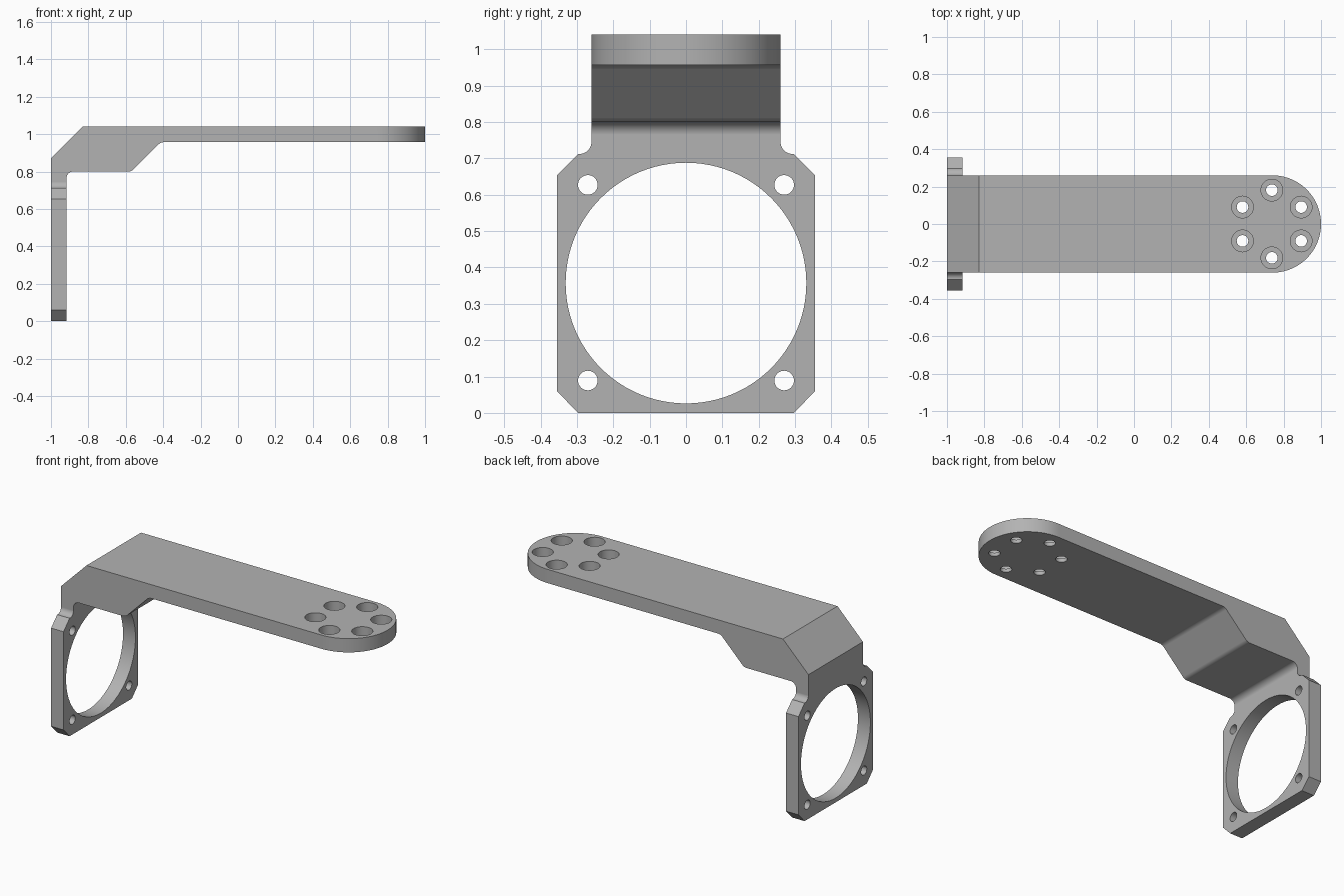
import bpy, bmesh
from math import cos, sin, tan, pi, radians
from mathutils import Vector

if "Cube" in bpy.data.objects:
    bpy.data.objects.remove(bpy.data.objects["Cube"])

grey = bpy.data.materials.new("bracket grey")
grey.use_nodes = True
COLOUR = (0.45, 0.45, 0.45, 1)
grey.diffuse_color = COLOUR
grey.node_tree.nodes["Principled BSDF"].inputs["Base Color"].default_value = COLOUR


def fillet(before, corner, after, radius, steps=8):
    """Points of a round of the given radius at a profile corner."""
    c = Vector(corner)
    a = (Vector(before) - c).normalized()
    b = (Vector(after) - c).normalized()
    half = a.angle(b) / 2
    centre = c + (a + b).normalized() * (radius / sin(half))
    run = radius / tan(half)
    start, end = c + a * run - centre, c + b * run - centre
    return [tuple(centre + start.lerp(end, i / steps).normalized() * radius)
            for i in range(steps + 1)]


def circle(u, v, r, n=48):
    return [(u + r * cos(2 * pi * i / n), v + r * sin(2 * pi * i / n)) for i in range(n)]


def prism(name, outline, axis, low, high):
    """Extrude a flat outline along the x, y or z axis."""
    place = {"x": lambda u, v, w: (w, u, v),
             "y": lambda u, v, w: (u, w, v),
             "z": lambda u, v, w: (u, v, w)}[axis]
    bm = bmesh.new()
    near = [bm.verts.new(place(u, v, low)) for u, v in outline]
    far = [bm.verts.new(place(u, v, high)) for u, v in outline]
    bm.faces.new(near)
    bm.faces.new(far[::-1])
    for i in range(len(near)):
        bm.faces.new((near[i - 1], far[i - 1], far[i], near[i]))
    bmesh.ops.recalc_face_normals(bm, faces=bm.faces[:])
    mesh = bpy.data.meshes.new(name)
    bm.to_mesh(mesh)
    bm.free()
    mesh.materials.append(grey)
    obj = bpy.data.objects.new(name, mesh)
    bpy.context.collection.objects.link(obj)
    return obj


def combine(target, cutter, operation):
    """Apply a boolean and discard its helper."""
    cutter.hide_render = True
    mod = target.modifiers.new("cut", "BOOLEAN")
    mod.operation, mod.object, mod.solver = operation, cutter, "EXACT"
    bpy.context.view_layer.objects.active = target
    bpy.context.view_layer.update()
    bpy.ops.object.modifier_apply(modifier=mod.name)
    bpy.data.objects.remove(cutter)


# Bent side profile: upright plate, sloped shoulder and long arm
inner, knee, arm_root = (-0.917, 0.8), (-0.57, 0.8), (-0.413, 0.957)
foot, tip = (-0.917, 0), (1.05, 0.957)
side = [(-1, 0), (-1, 0.87), (-0.83, 1.04), (1.05, 1.04), tip]
side += fillet(tip, arm_root, knee, 0.04)
side += fillet(arm_root, knee, inner, 0.04)
side += fillet(knee, inner, foot, 0.035)
side += [foot]
bracket = prism("motor_bracket", side, "y", -0.4, 0.4)

# Plate silhouette: chamfered corners, filleted narrow neck
neck = fillet((0.3, 0.712), (0.26, 0.712), (0.26, 1), 0.033)
half = [(0.297, 0), (0.355, 0.06), (0.355, 0.653), (0.297, 0.712)] + neck + [(0.26, 1.1)]
mirrored = [(-y, z) for y, z in reversed(half)]
combine(bracket, prism("plate_silhouette", half + mirrored, "x", -1.1, 1.1), "INTERSECT")

# Rounded arm end
nose = [(0.74 + 0.26 * sin(pi * i / 48), -0.26 * cos(pi * i / 48)) for i in range(49)]
plan = [(-1.1, -0.5), (0.7, -0.5), (0.7, -0.26)] + nose + [(0.7, 0.26), (0.7, 0.5), (-1.1, 0.5)]
combine(bracket, prism("arm_plan", plan, "z", -0.1, 1.2), "INTERSECT")

# Large motor opening and four corner holes
combine(bracket, prism("motor_opening", circle(0, 0.357, 0.331, 96), "x", -1.1, -0.8), "DIFFERENCE")
for y in (-0.27, 0.27):
    for z in (0.089, 0.627):
        combine(bracket, prism("corner_hole", circle(y, z, 0.027, 32), "x", -1.1, -0.8), "DIFFERENCE")

# Ring of six counterbored screw holes
for i in range(6):
    angle = radians(30 + 60 * i)
    x, y = 0.737 + 0.181 * cos(angle), 0.181 * sin(angle)
    combine(bracket, prism("screw_hole", circle(x, y, 0.031, 32), "z", 0.9, 1.1), "DIFFERENCE")
    combine(bracket, prism("counterbore", circle(x, y, 0.058), "z", 0.978, 1.1), "DIFFERENCE")

# Smooth rounds with crisp edges
bpy.ops.object.select_all(action="DESELECT")
bracket.select_set(True)
bpy.context.view_layer.objects.active = bracket
bpy.ops.object.shade_smooth_by_angle(angle=radians(25))
weighted = bracket.modifiers.new("clean shading", "WEIGHTED_NORMAL")
weighted.keep_sharp = True
